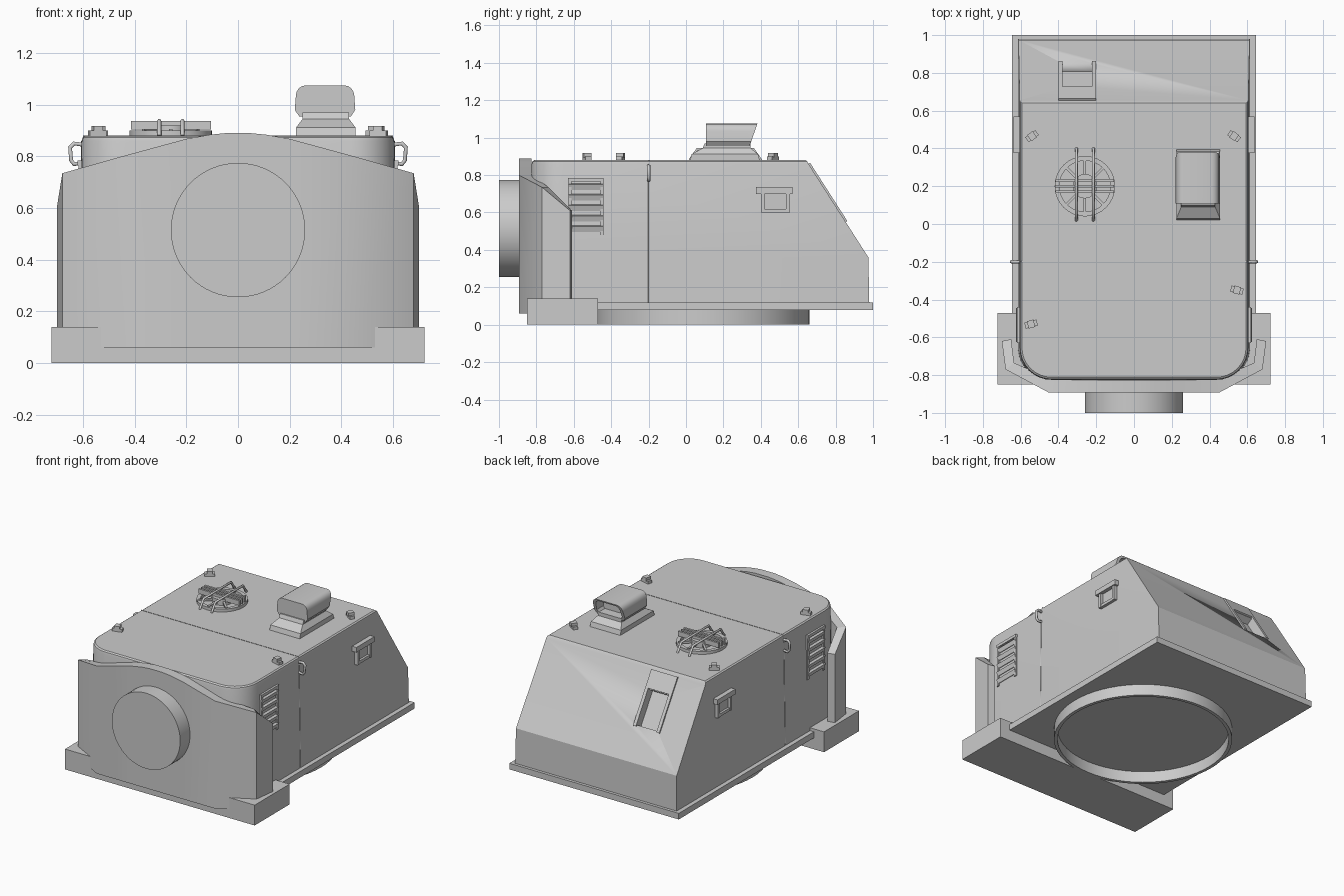
import bpy, bmesh, math
from mathutils import Vector, Matrix

if "Cube" in bpy.data.objects:
    bpy.data.objects.remove(bpy.data.objects["Cube"])

grey = bpy.data.materials.new("armour_grey")
grey.diffuse_color = (0.6, 0.6, 0.6, 1)
grey.use_nodes = True
grey.node_tree.nodes["Principled BSDF"].inputs["Base Color"].default_value = grey.diffuse_color


def make(name, bm, angle=30):
    bmesh.ops.recalc_face_normals(bm, faces=bm.faces)
    me = bpy.data.meshes.new(name)
    bm.to_mesh(me)
    bm.free()
    ob = bpy.data.objects.new(name, me)
    bpy.context.collection.objects.link(ob)
    me.materials.append(grey)
    bpy.ops.object.select_all(action='DESELECT')
    ob.select_set(True)
    bpy.context.view_layer.objects.active = ob
    bpy.ops.object.shade_smooth_by_angle(angle=math.radians(angle))
    return ob


def loft(name, loops, caps=True, closed=False):
    """Skin a list of equal-length closed loops."""
    bm = bmesh.new()
    rows = [[bm.verts.new(p) for p in lp] for lp in loops]
    n = len(rows[0])
    pairs = list(zip(rows, rows[1:])) + ([(rows[-1], rows[0])] if closed else [])
    for a, b in pairs:
        for i in range(n):
            bm.faces.new((a[i], a[(i + 1) % n], b[(i + 1) % n], b[i]))
    if caps:
        bm.faces.new(rows[0])
        bm.faces.new(rows[-1])
    return make(name, bm)


def box(name, lo, hi, rot=None):
    lo, hi = Vector(lo), Vector(hi)
    bm = bmesh.new()
    bmesh.ops.create_cube(bm, size=1)
    m = Matrix.Translation((lo + hi) / 2)
    if rot:
        m = m @ Matrix.Rotation(math.radians(rot[0]), 4, rot[1])
    bm.transform(m @ Matrix.Diagonal((*(hi - lo), 1)))
    return make(name, bm)


def circle(r, cx, cy, z, n=64):
    return [(cx + r * math.cos(2 * math.pi * i / n),
             cy + r * math.sin(2 * math.pi * i / n), z) for i in range(n)]


def tube(name, pts, r):
    cu = bpy.data.curves.new(name, 'CURVE')
    cu.dimensions = '3D'
    cu.bevel_depth = r
    cu.bevel_resolution = 1
    cu.use_fill_caps = True
    sp = cu.splines.new('POLY')
    sp.points.add(len(pts) - 1)
    for p, c in zip(sp.points, pts):
        p.co = (*c, 1)
    ob = bpy.data.objects.new(name, cu)
    bpy.context.collection.objects.link(ob)
    cu.materials.append(grey)


def outline(hw, front, back, r, z):
    """Plan with rounded front corners and square rear corners."""
    right = [(hw, back, z)]
    for i in range(9):
        a = math.radians(90 * i / 8)
        right.append((hw - r + r * math.cos(a), front + r - r * math.sin(a), z))
    return right + [(-x, y, q) for x, y, q in reversed(right)]


def wall_x(z):
    return 0.615 - 0.01 * (z - 0.12) / 0.76


# Hull with near-vertical sides and sloping rear plate
hull = loft("hull", [outline(0.615, -0.825, 0.98, 0.17, 0.11),
                     outline(wall_x(0.36), -0.825, 0.975, 0.17, 0.36),
                     outline(wall_x(0.86), -0.825, 0.655, 0.17, 0.86),
                     outline(wall_x(0.87) - 0.003, -0.821, 0.648, 0.166, 0.873),
                     outline(wall_x(0.88) - 0.012, -0.811, 0.64, 0.156, 0.88)])

# Closed floor plate and turntable ring
loft("floor_plate", [outline(0.645, -0.83, 1.0, 0.17, 0.078),
                     outline(0.645, -0.83, 1.0, 0.17, 0.12)])
loft("turntable_ring", [circle(0.57, 0, 0.09, 0.0), circle(0.57, 0, 0.09, 0.085),
                        circle(0.548, 0, 0.09, 0.085), circle(0.548, 0, 0.09, 0.0)],
     False, True)

# Wrapped front shield: cross-sections from left to right
half = [(0.05, -0.893, 0.05, -0.825, 0.89), (0.11, -0.893, 0.11, -0.825, 0.884),
        (0.2, -0.893, 0.2, -0.825, 0.868), (0.45, -0.893, 0.43, -0.825, 0.80),
        (0.68, -0.77, 0.635, -0.735, 0.735), (0.70, -0.62, 0.65, -0.61, 0.61)]
sections = [(-a, b, -c, d, t) for a, b, c, d, t in reversed(half)] + half
loft("front_shield", [[(a, b, 0.06), (a, b, t), (c, d, t), (c, d, 0.06)]
                      for a, b, c, d, t in sections])
box("front_base_block", (-0.722, -0.85, 0), (0.722, -0.47, 0.14))

# Round front mount
bm = bmesh.new()
bmesh.ops.create_cone(bm, cap_ends=True, segments=64, radius1=0.26, radius2=0.26, depth=0.12)
bm.transform(Matrix.Translation((0, -0.94, 0.515)) @ Matrix.Rotation(math.pi / 2, 4, 'X'))
make("front_round_mount", bm)

# Weld seam on the roof
box("roof_seam", (-0.60, -0.2, 0.876), (0.60, -0.196, 0.882))


# Sight housing on the roof: base flange, neck and hood
def rect(x0, x1, y0, y1, z):
    return [(x0, y0, z), (x1, y0, z), (x1, y1, z), (x0, y1, z)]


base = loft("sight_base", [rect(0.225, 0.455, 0.02, 0.395, 0.875),
                           rect(0.225, 0.455, 0.03, 0.385, 0.912),
                           rect(0.25, 0.43, 0.09, 0.345, 0.945),
                           rect(0.25, 0.43, 0.1, 0.345, 0.97)])


def hood_ring(y_low, y_high, s):
    cx, z0, z1 = 0.337, 0.955, 1.075
    pts = [(-0.1, z0), (-0.117, z0 + 0.025)]
    for i in range(5):
        a = math.radians(180 - 22.5 * i)
        pts.append((-0.075 + 0.038 * math.cos(a), z1 - 0.04 + 0.04 * math.sin(a)))
    pts += [(-x, z) for x, z in reversed(pts)]
    zc = 1.015
    out = []
    for x, z in pts:
        z2 = zc + (z - zc) * s
        out.append((cx + x * s, y_low + (y_high - y_low) * (z2 - z0) / (z1 - z0), z2))
    return out


loft("sight_hood", [hood_ring(0.108, 0.108, 1), hood_ring(0.34, 0.382, 1),
                    hood_ring(0.34, 0.382, 0.82), hood_ring(0.28, 0.28, 0.82)])

# Roof ventilator with guard bars
vx, vy = -0.26, 0.2
loft("vent_rim", [circle(0.16, vx, vy, 0.878, 32), circle(0.16, vx, vy, 0.9, 32),
                  circle(0.135, vx, vy, 0.9, 32), circle(0.135, vx, vy, 0.878, 32)],
     False, True)
loft("vent_hub", [circle(0.065, vx, vy, 0.878, 16), circle(0.065, vx, vy, 0.92, 16)])
for dx in (-0.045, 0.045):
    tube("vent_guard_bar", [(vx + dx, vy - 0.18, 0.88), (vx + dx, vy - 0.14, 0.938),
                            (vx + dx, vy + 0.16, 0.938), (vx + dx, vy + 0.2, 0.88)], 0.008)
for dy in (-0.03, 0.0, 0.03):
    box("vent_slat", (vx - 0.155, vy + dy - 0.007, 0.905), (vx + 0.155, vy + dy + 0.007, 0.938))
for k in range(3):
    box("vent_spoke", (vx - 0.15, vy - 0.007, 0.892), (vx + 0.15, vy + 0.007, 0.906),
        (45 + 45 * k, 'Z'))

# Lifting lugs at the roof corners
for x, y, a in ((-0.54, 0.465, 35), (0.53, 0.465, -35), (0.545, -0.35, -15), (-0.545, -0.53, 15)):
    box("roof_lug", (x - 0.033, y - 0.016, 0.875), (x + 0.033, y + 0.016, 0.9), (a, 'Z'))
    box("roof_lug_head", (x - 0.018, y - 0.02, 0.895), (x + 0.018, y + 0.02, 0.918), (a, 'Z'))

# Side fittings, repeated on both sides
for s in (-1, 1):
    def side(name, y0, y1, z0, z1, out, rot=None):
        w = wall_x((z0 + z1) / 2)
        xs = sorted((s * (w - 0.012), s * (w + out)))
        box(name, (xs[0], y0, z0), (xs[1], y1, z1), rot)

    # Louvred grille
    side("grille_frame", -0.63, -0.612, 0.48, 0.78, 0.01)
    side("grille_frame", -0.458, -0.44, 0.48, 0.78, 0.01)
    side("grille_top", -0.63, -0.44, 0.765, 0.785, 0.014)
    for k in range(5):
        z = 0.5 + 0.056 * k
        side("grille_slat", -0.625, -0.445, z, z + 0.03, 0.012, (s * 18, 'Y'))
    # Vision port hood
    side("port_top", 0.375, 0.57, 0.7, 0.735, 0.032)
    side("port_pillar", 0.4, 0.42, 0.6, 0.71, 0.024)
    side("port_pillar", 0.535, 0.555, 0.6, 0.71, 0.024)
    side("port_sill", 0.4, 0.555, 0.6, 0.62, 0.02)
    side("port_glass", 0.415, 0.54, 0.615, 0.705, 0.005)
    # Lifting ring and seam
    tube("lifting_ring", [(s * x, -0.2, z) for x, z in
                          ((0.595, 0.845), (0.635, 0.85), (0.65, 0.835),
                           (0.646, 0.785), (0.635, 0.77), (0.6, 0.775))], 0.009)
    tube("side_seam", [(s * wall_x(z), -0.2, z) for z in (0.12, 0.86)], 0.002)

# Rear vision block, recessed into the sloping rear plate
along = Vector((0, 0.32, -0.5)).normalized()
normal = Vector((0, 0.5, 0.32)).normalized()
frame = Matrix((Vector((1, 0, 0)), along, normal)).transposed().to_4x4()
frame.translation = Vector((-0.3, 0.655, 0.86))


def rear(name, x0, x1, v0, v1, h0, h1):
    ob = box(name, (x0, v0, h0), (x1, v1, h1))
    ob.data.transform(frame)
    return ob


rear("rear_port_plate", -0.1, 0.1, 0.0, 0.12, -0.01, 0.01)
rear("rear_port_side", -0.1, -0.078, 0.12, 0.37, -0.01, 0.01)
rear("rear_port_side", 0.078, 0.1, 0.12, 0.37, -0.01, 0.01)
cutter = rear("rear_port_cutter", -0.078, 0.078, 0.125, 0.36, -0.05, 0.1)
cutter.hide_render = True
cutter.hide_viewport = True
cut = hull.modifiers.new("rear_recess", 'BOOLEAN')
cut.object = cutter
cut.operation = 'DIFFERENCE'
